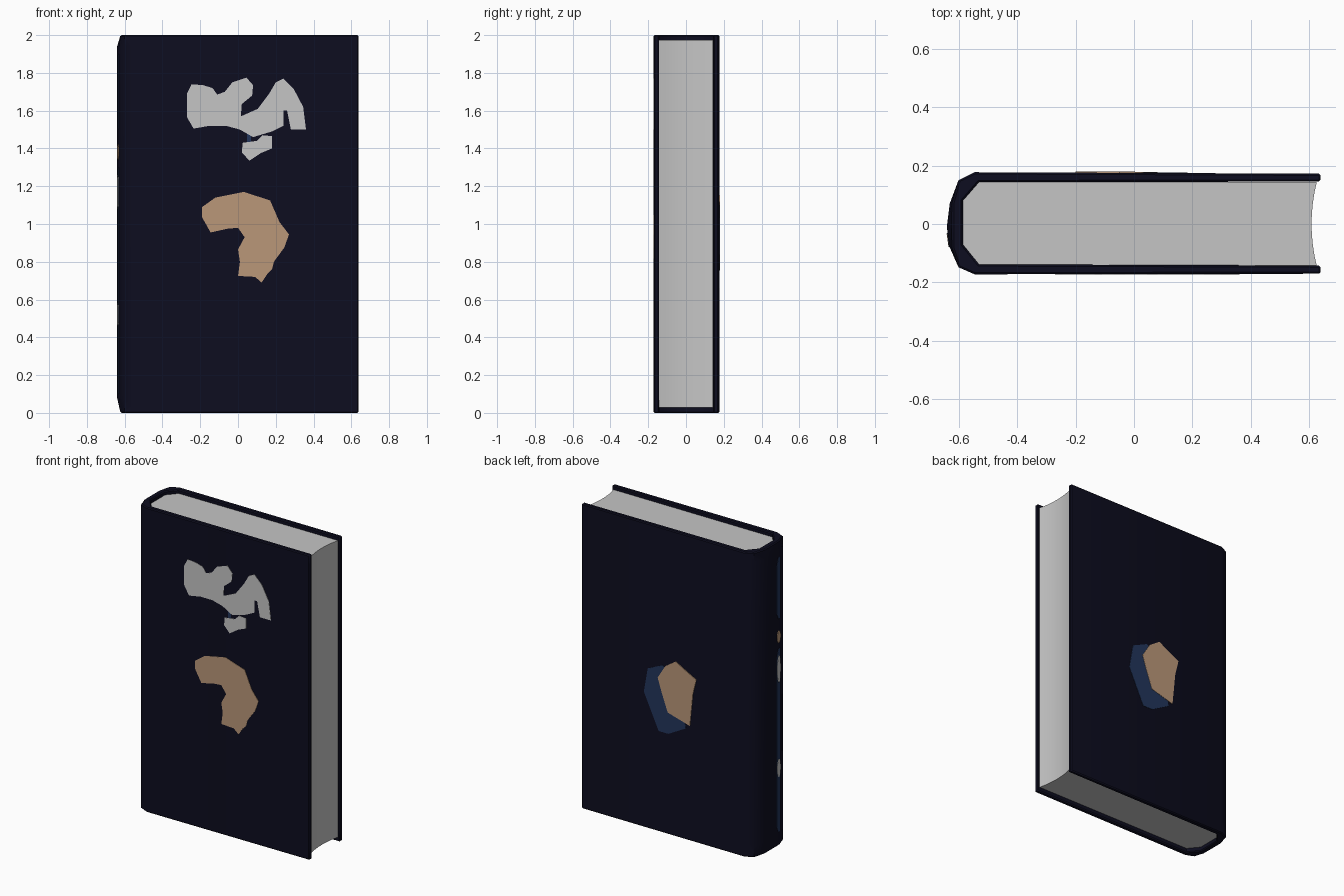
import bpy
import bmesh
from math import cos, sin, pi, radians

cube = bpy.data.objects.get("Cube")
if cube:
    bpy.data.objects.remove(cube, do_unlink=True)


def material(name, red, green, blue):
    mat = bpy.data.materials.new(name)
    mat.use_nodes = True
    colour = (red, green, blue, 1)
    mat.diffuse_color = colour
    shader = next(n for n in mat.node_tree.nodes if n.type == 'BSDF_PRINCIPLED')
    shader.inputs["Base Color"].default_value = colour
    shader.inputs["Roughness"].default_value = 0.8
    return mat


navy = material("dark navy", .004, .004, .014)
blue = material("slate blue", .016, .036, .105)
tan = material("warm tan", .49, .31, .19)
paper = material("paper white", .56, .56, .56)


def loft(name, rings, mat, smooth=False):
    """Skin a stack of matching closed rings and cap both ends."""
    bm = bmesh.new()
    loops = [[bm.verts.new(p) for p in ring] for ring in rings]
    for low, high in zip(loops, loops[1:]):
        for i in range(len(low)):
            j = (i + 1) % len(low)
            bm.faces.new((low[i], low[j], high[j], high[i]))
    bm.faces.new(loops[0][::-1])
    bm.faces.new(loops[-1])
    bmesh.ops.recalc_face_normals(bm, faces=bm.faces[:])
    mesh = bpy.data.meshes.new(name)
    bm.to_mesh(mesh)
    bm.free()
    mesh.materials.append(mat)
    obj = bpy.data.objects.new(name, mesh)
    bpy.context.collection.objects.link(obj)
    if smooth:
        bpy.ops.object.select_all(action='DESELECT')
        obj.select_set(True)
        bpy.context.view_layer.objects.active = obj
        bpy.ops.object.shade_smooth_by_angle(angle=radians(45))
    return obj


# Cover: a U-shaped section with a rounded spine, pinched at both ends
outer = [(.638, -.17), (-.545, -.172), (-.60, -.148), (-.63, -.08), (-.64, -.01),
         (-.63, .07), (-.60, .15), (-.545, .177), (.638, .172)]
inner = [(.638, .145), (-.53, .143), (-.585, .08), (-.585, -.07), (-.53, -.138),
         (.638, -.142)]


def cover_ring(z, limit):
    return [(max(x, limit), y, z) for x, y in outer + inner]


cover = loft("cover", [cover_ring(0, -.622), cover_ring(.08, -.64),
                       cover_ring(1.94, -.64), cover_ring(2, -.622)], navy, True)
bevel = cover.modifiers.new("soft edges", 'BEVEL')
bevel.width = .006
bevel.limit_method = 'ANGLE'
bevel.angle_limit = radians(60)

# Page block: rounded towards the spine, hollow along the fore edge
fore_edge = [(.607 + .018 * (t / 4) ** 2, .144 * t / 4) for t in range(-4, 5)]
block = fore_edge + [(-.532, .144), (-.587, .08), (-.587, -.07), (-.532, -.14)]
loft("pages", [[(x, y, z) for x, y in block] for z in (.028, 1.975)], paper, True)


# Painted patches: thin plates lying on the cover
def on_front(u, z, d):
    return (u, -.169 - d, z)


def on_back(u, z, d):
    return (u + .025, .172 + .004 * (.64 - u) + d, z)


def on_spine(u, z, d):
    return (-.64 - (u + .01) / 7 - d, u, z)


def plate(name, points, place, mat, lift=.004):
    loft(name, [[place(u, z, d) for u, z in points] for d in (-.002, lift)], mat)


def spot(u, z, wide, tall):
    return [(u + wide * cos(a * pi / 6), z + tall * sin(a * pi / 6)) for a in range(12)]


# Front emblem
plate("front_emblem_shade",
      [(-.2, 1.04), (-.24, .92), (-.15, .8), (-.045, .73), (.02, .72),
       (.06, .9), (.02, 1), (-.12, 1)], on_front, blue, .002)
plate("front_emblem",
      [(-.19, 1.09), (-.12, 1.14), (.03, 1.17), (.17, 1.125), (.22, 1.01), (.27, .945),
       (.245, .875), (.19, .8), (.18, .76), (.155, .735), (.125, .69), (.09, .72),
       (0, .725), (.01, .8), (0, .865), (.035, .93), (0, .98), (-.055, .975),
       (-.145, .955), (-.19, 1.035)], on_front, tan)

# Front ornament: pale shapes over two blue spots
plate("ornament_upper_spot",
      [(-.13, 1.755), (-.09, 1.79), (-.035, 1.765), (-.03, 1.7), (-.12, 1.67)],
      on_front, blue, .002)
plate("ornament_lower_spot",
      [(-.025, 1.45), (.01, 1.5), (.07, 1.475), (.07, 1.42), (.015, 1.38)],
      on_front, blue, .002)
plate("ornament_main",
      [(-.27, 1.69), (-.245, 1.74), (-.185, 1.735), (-.135, 1.72), (-.11, 1.685),
       (-.07, 1.7), (-.03, 1.75), (.045, 1.775), (.08, 1.735), (.075, 1.68),
       (.02, 1.635), (.015, 1.57), (.105, 1.61), (.165, 1.69), (.2, 1.75), (.24, 1.77),
       (.295, 1.715), (.345, 1.62), (.36, 1.5), (.28, 1.5), (.26, 1.6), (.24, 1.6),
       (.24, 1.52), (.18, 1.49), (.08, 1.46), (.01, 1.5), (-.065, 1.52), (-.15, 1.52),
       (-.235, 1.505), (-.27, 1.565)], on_front, paper)
plate("ornament_lower",
      [(.02, 1.38), (.025, 1.43), (.1, 1.44), (.13, 1.47), (.18, 1.465), (.18, 1.4),
       (.12, 1.375), (.06, 1.335)], on_front, paper)

# Back emblem
plate("back_emblem_shade",
      [(.13, 1.05), (.158, .89), (.05, .66), (-.02, .66), (-.148, .73), (-.1, 1),
       (.02, 1.1)], on_back, blue, .002)
plate("back_emblem",
      [(-.075, 1.15), (-.148, 1.11), (-.225, 1.07), (-.2, .97), (-.178, .755),
       (-.017, .8), (.027, .92), (.056, 1.01), (0, 1.1)], on_back, tan)

# Spine decoration: blue bands with small spots
for part, low, high in (("upper", 1.5, 1.9), ("lower", .1, 1.3)):
    plate("spine_band_" + part,
          [(-.03, low + .04), (-.05, low), (-.078, low), (-.078, high), (-.05, high),
           (-.03, high - .05)], on_spine, blue, .002)
for part, z, tall, mat in (("top", 1.38, .04, tan), ("middle", 1.17, .09, paper),
                           ("bottom", .52, .06, paper)):
    plate("spine_spot_" + part, spot(-.055, z, .023, tall), on_spine, mat)
